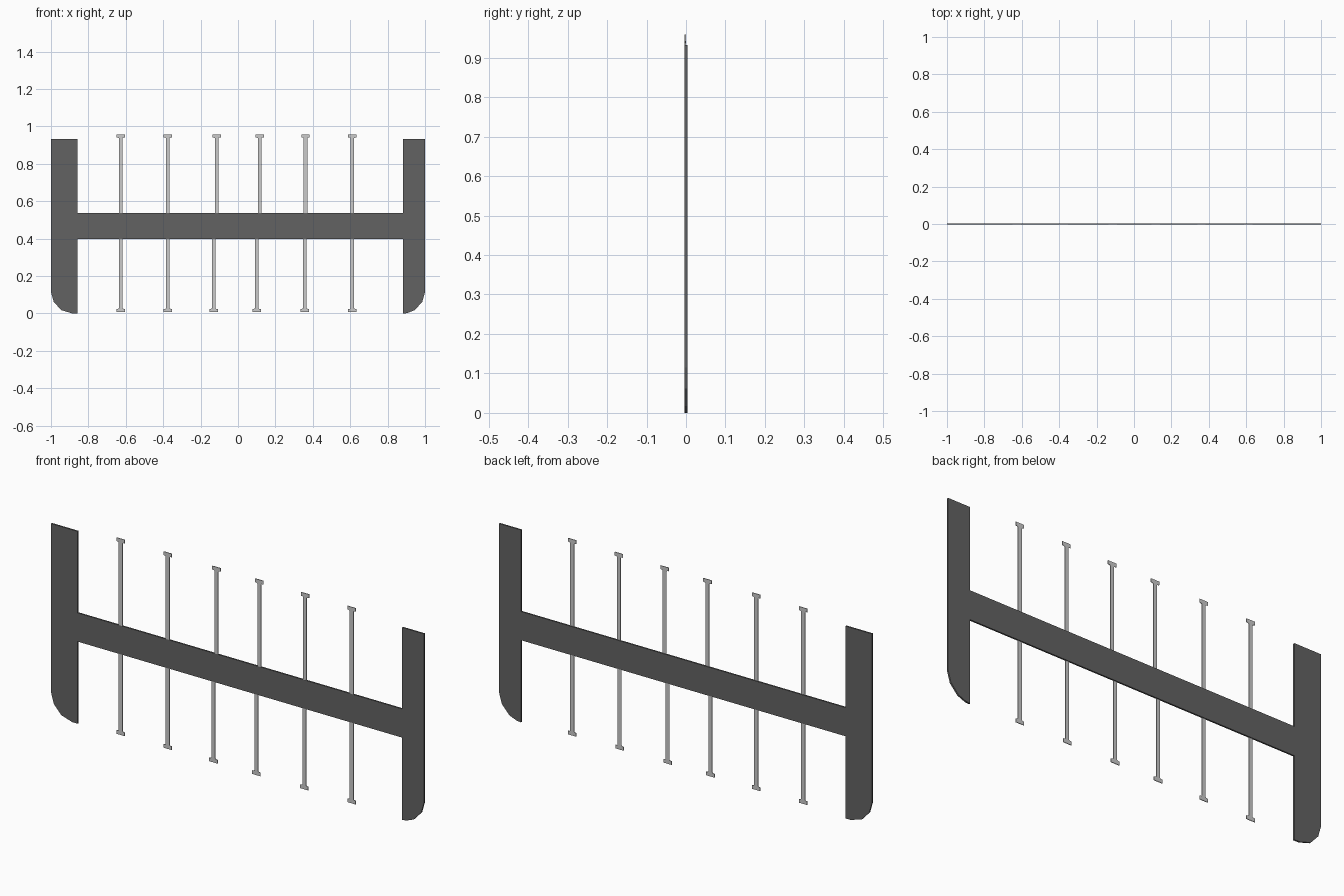
import bpy, bmesh

if "Cube" in bpy.data.objects:
    bpy.data.objects.remove(bpy.data.objects["Cube"])


def make_material(name, v):
    m = bpy.data.materials.new(name)
    m.diffuse_color = (v, v, v, 1)
    m.use_nodes = True
    m.node_tree.nodes["Principled BSDF"].inputs["Base Color"].default_value = m.diffuse_color
    return m


DARK = make_material("dark grey", 0.123)
LIGHT = make_material("light grey", 0.6)


def plate(name, outline, y0, y1, mat):
    """Extrude an x-z outline from y0 to y1."""
    bm = bmesh.new()
    face = bm.faces.new([bm.verts.new((x, y0, z)) for x, z in outline])
    ext = bmesh.ops.extrude_face_region(bm, geom=[face])
    for v in ext["geom"]:
        if isinstance(v, bmesh.types.BMVert):
            v.co.y = y1
    bmesh.ops.recalc_face_normals(bm, faces=bm.faces)
    me = bpy.data.meshes.new(name)
    bm.to_mesh(me)
    bm.free()
    me.materials.append(mat)
    ob = bpy.data.objects.new(name, me)
    bpy.context.collection.objects.link(ob)
    return ob


T = 0.0038          # half thickness of the frame
BAR_Z = (0.398, 0.537)

# End posts with a rounded outer bottom corner
plate("left_post", [(-1, 0.932), (-1, 0.115), (-0.985, 0.062), (-0.945, 0.018),
                    (-0.885, 0), (-0.857, 0), (-0.857, 0.932)], -T, T, DARK)
plate("right_post", [(1, 0.932), (1, 0.115), (0.985, 0.062), (0.945, 0.018),
                     (0.905, 0.002), (0.882, 0), (0.882, 0.932)], -T, T, DARK)

# Cross bar between the posts
plate("cross_bar", [(-0.857, BAR_Z[0]), (0.882, BAR_Z[0]),
                    (0.882, BAR_Z[1]), (-0.857, BAR_Z[1])], -T, T, DARK)


# Thin rods with T-shaped ends, above and below the bar
def rod(name, x, z_in, z_tip):
    s = 1 if z_tip > z_in else -1
    half = [(0.010, z_in), (0.010, z_tip - s * 0.021), (0.014, z_tip - s * 0.018),
            (0.022, z_tip - s * 0.017), (0.022, z_tip)]
    outline = [(x + w, z) for w, z in half] + [(x - w, z) for w, z in reversed(half)]
    plate(name, outline, -0.0035, -0.0005, LIGHT)


UPPER = [-0.627, -0.375, -0.114, 0.116, 0.361, 0.611]
LOWER = [-0.627, -0.375, -0.13, 0.1, 0.357, 0.611]
for i, (u, l) in enumerate(zip(UPPER, LOWER), 1):
    rod(f"upper_rod_{i}", u, BAR_Z[1] - 0.01, 0.958)
    rod(f"lower_rod_{i}", l, BAR_Z[0] + 0.01, 0.007)
